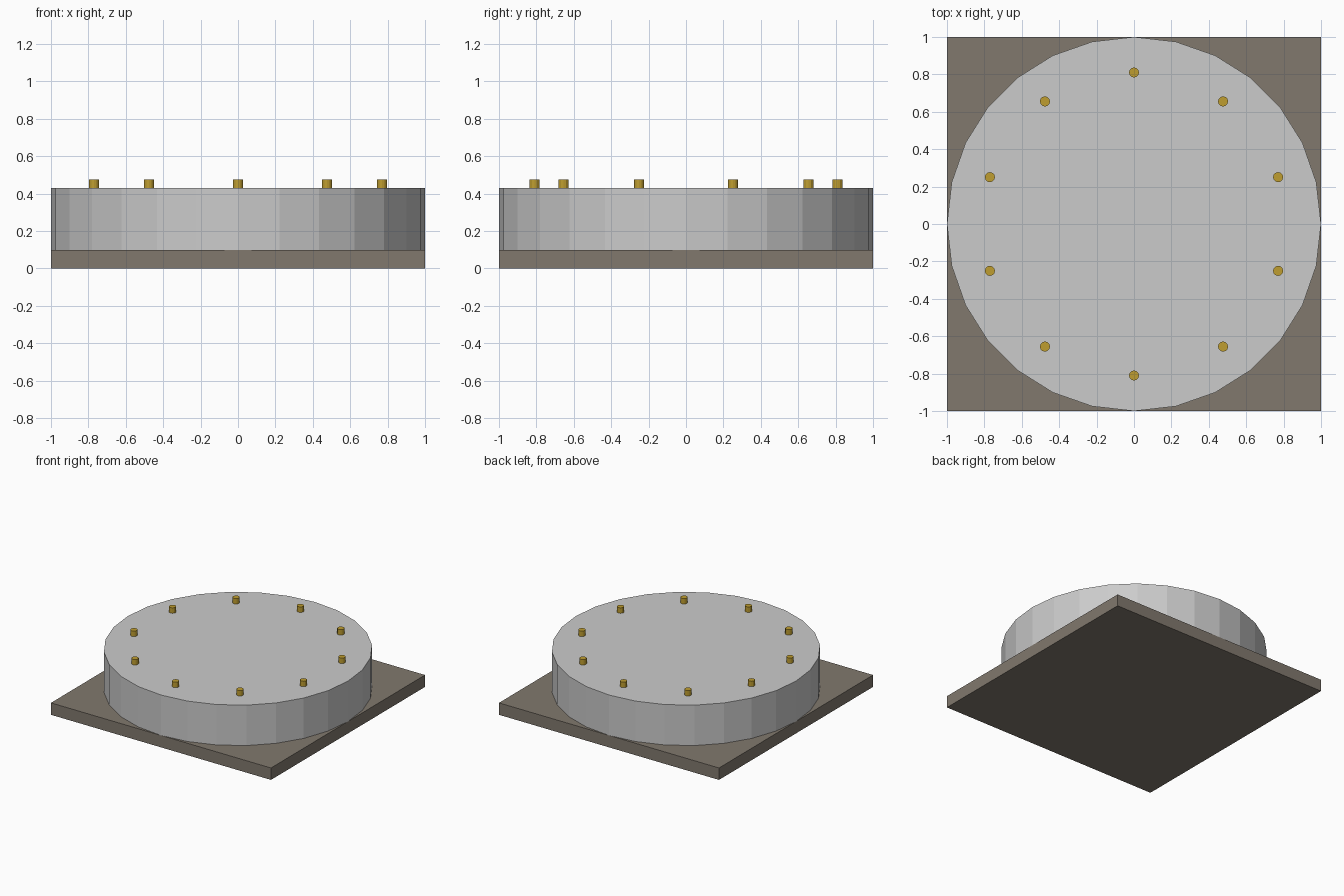
import bpy
from math import cos, sin, pi

if "Cube" in bpy.data.objects:
    bpy.data.objects.remove(bpy.data.objects["Cube"])


def material(name, rgb):
    mat = bpy.data.materials.new(name)
    mat.diffuse_color = (*rgb, 1)
    mat.use_nodes = True
    mat.node_tree.nodes["Principled BSDF"].inputs["Base Color"].default_value = mat.diffuse_color
    return mat


def cylinder(name, sides, radius, x, y, z0, z1, mat=None):
    bpy.ops.mesh.primitive_cylinder_add(vertices=sides, radius=radius, depth=z1 - z0,
                                        location=(x, y, (z0 + z1) / 2))
    ob = bpy.context.object
    ob.name = name
    if mat:
        ob.data.materials.append(mat)
    return ob


stone = material("stone", (0.22, 0.19, 0.155))
brass = material("brass", (0.52, 0.34, 0.03))

# Square base plate
bpy.ops.mesh.primitive_cube_add(size=1, location=(0, 0, 0.049))
plate = bpy.context.object
plate.name = "base_plate"
plate.scale = (2, 2, 0.098)
bpy.ops.object.transform_apply(location=False, rotation=False, scale=True)
plate.data.materials.append(stone)

# Low-poly round drum
cylinder("drum", 28, 1.0, 0, 0, 0.098, 0.43)

# Ring of studs on the drum
for i in range(10):
    a = pi / 2 + i * pi / 5
    cylinder(f"stud_{i + 1}", 12, 0.027, 0.81 * cos(a), 0.81 * sin(a), 0.43, 0.475, brass)
